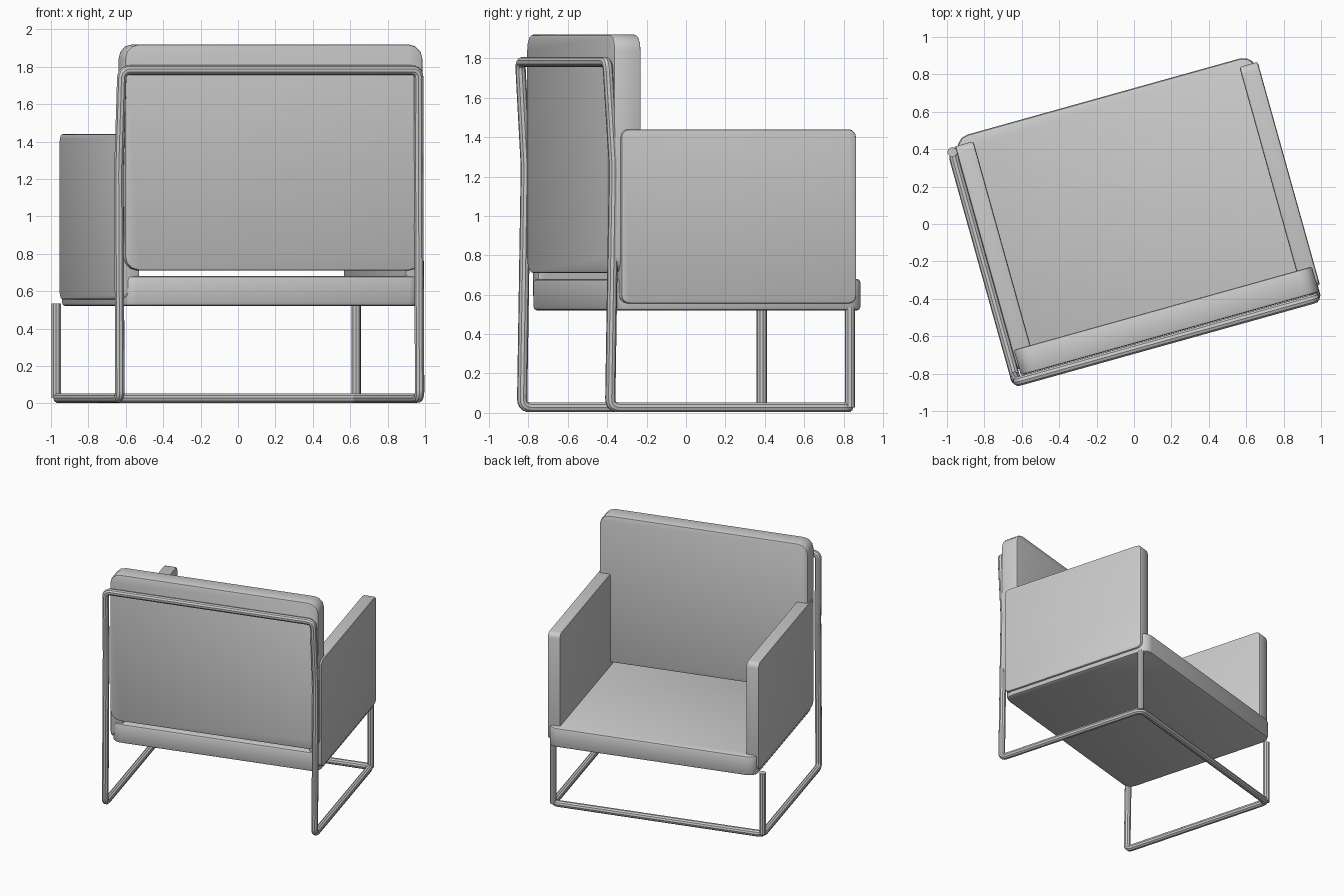
import bpy, bmesh, math
from mathutils import Vector, Matrix

if "Cube" in bpy.data.objects:
    bpy.data.objects.remove(bpy.data.objects["Cube"])

# The whole chair is turned slightly about z
TURN = Matrix.Rotation(math.radians(15.6), 4, 'Z')


def finish(ob):
    bpy.ops.object.select_all(action='DESELECT')
    ob.select_set(True)
    bpy.context.view_layer.objects.active = ob
    if ob.type == 'CURVE':
        bpy.ops.object.convert(target='MESH')
    ob = bpy.context.object
    ob.data.transform(TURN)
    bpy.ops.object.shade_smooth_by_angle(angle=math.radians(35))
    return ob


def cushion(name, lo, hi, axis, corner, edge=0.012, steps=3):
    """Slab with rounded corners seen along axis, and softened rims."""
    a, b = [i for i in range(3) if i != axis]
    bm = bmesh.new()
    verts = []
    for k, (sa, sb) in enumerate([(1, 1), (-1, 1), (-1, -1), (1, -1)]):
        ca = hi[a] - corner if sa > 0 else lo[a] + corner
        cb = hi[b] - corner if sb > 0 else lo[b] + corner
        for s in range(steps + 1):
            t = math.pi / 2 * (k + s / steps)
            p = [0, 0, 0]
            p[a] = ca + corner * math.cos(t)
            p[b] = cb + corner * math.sin(t)
            p[axis] = lo[axis]
            verts.append(bm.verts.new(p))
    face = bm.faces.new(verts)
    ext = bmesh.ops.extrude_face_region(bm, geom=[face], use_keep_orig=True)
    move = Vector((0, 0, 0))
    move[axis] = hi[axis] - lo[axis]
    bmesh.ops.translate(bm, vec=move, verts=[v for v in ext['geom'] if isinstance(v, bmesh.types.BMVert)])
    bmesh.ops.recalc_face_normals(bm, faces=bm.faces[:])
    rims = [e for e in bm.edges if e.is_manifold and e.calc_face_angle() > math.radians(60)]
    bmesh.ops.bevel(bm, geom=rims, offset=edge, segments=2, profile=0.5, affect='EDGES')
    me = bpy.data.meshes.new(name)
    bm.to_mesh(me)
    bm.free()
    ob = bpy.data.objects.new(name, me)
    bpy.context.collection.objects.link(ob)
    return finish(ob)


def fillet(points, radius, steps=5):
    """Closed polyline with rounded corners."""
    out = []
    n = len(points)
    for i, p in enumerate(points):
        p = Vector(p)
        d0 = (Vector(points[i - 1]) - p).normalized()
        d1 = (Vector(points[(i + 1) % n]) - p).normalized()
        for s in range(steps + 1):
            t = s / steps
            out.append(p + d0 * radius * (1 - t) ** 2 + d1 * radius * t ** 2)
    return out


def tube(name, points, closed=False, radius=0.026):
    cu = bpy.data.curves.new(name, 'CURVE')
    cu.dimensions = '3D'
    cu.bevel_depth = radius
    cu.bevel_resolution = 3
    cu.use_fill_caps = True
    sp = cu.splines.new('POLY')
    sp.points.add(len(points) - 1)
    for q, p in zip(sp.points, points):
        q.co = (*p, 1)
    sp.use_cyclic_u = closed
    ob = bpy.data.objects.new(name, cu)
    bpy.context.collection.objects.link(ob)
    return finish(ob)


# Continuous tube frame: side runners, bent back posts, top rail, front floor bar
W, D, F = 0.832, 0.632, 0.028
left = [(-W, D, F), (-W, -D, F), (-W, -D + 0.02, 1.25), (-W + 0.008, -D - 0.012, 1.782)]
right = [(-x, y, z) for x, y, z in reversed(left)]
tube("tube_frame", fillet(left + right, 0.045), closed=True)

# Short front legs
for side, s in (("left", -1), ("right", 1)):
    tube("front_leg_" + side, [(s * W, D, F), (s * W, D, 0.535)])

# Cushions
cushion("seat", (-0.80, -0.60, 0.52), (0.855, 0.70, 0.68), 2, 0.07, 0.018)
cushion("backrest", (-0.80, -0.617, 0.71), (0.855, -0.475, 1.92), 1, 0.08)
cushion("arm_left", (-0.81, -0.583, 0.555), (-0.708, 0.657, 1.44), 0, 0.04)
cushion("arm_right", (0.768, -0.583, 0.555), (0.870, 0.657, 1.44), 0, 0.04)
